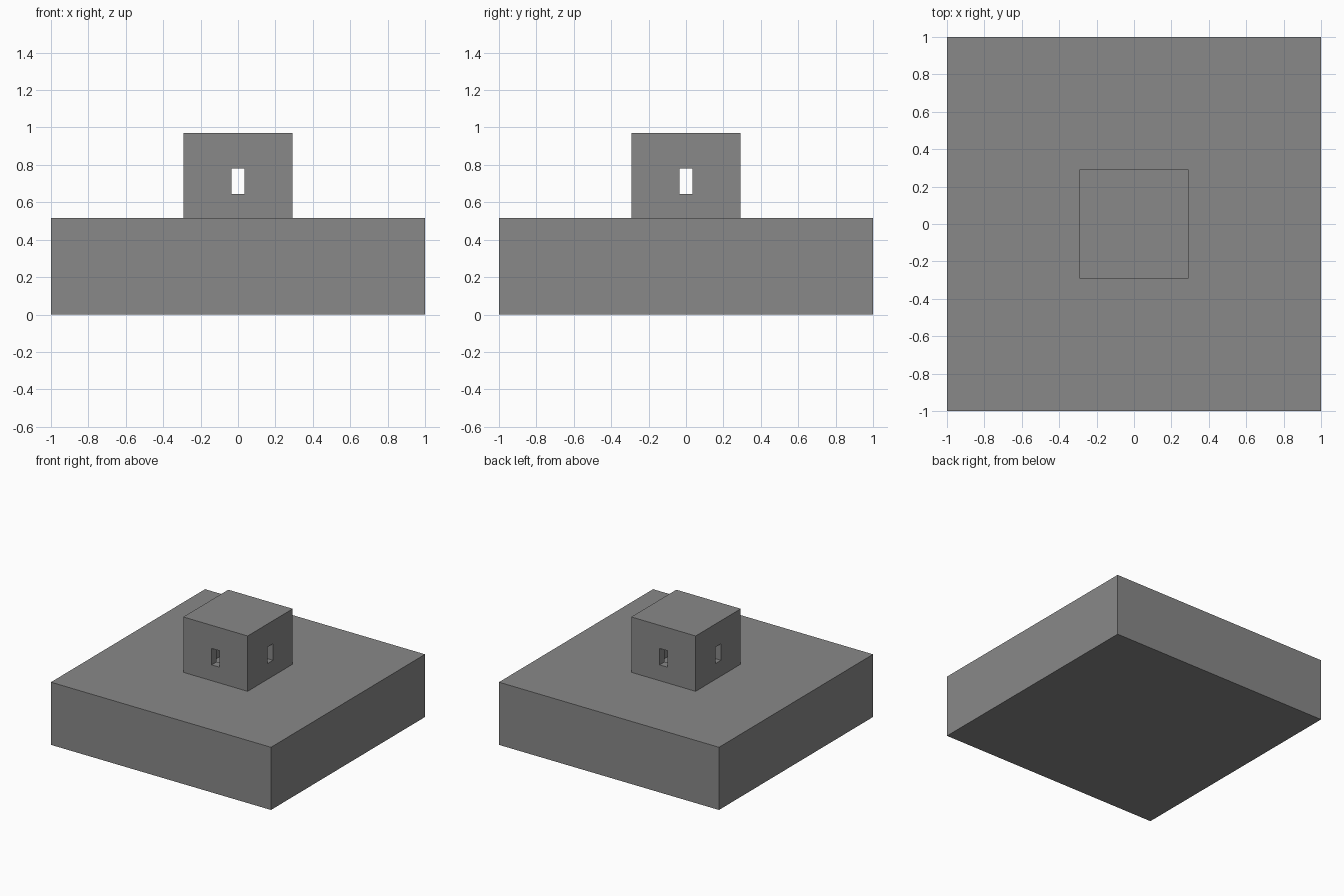
import bpy

cube = bpy.data.objects.get("Cube")
if cube:
    bpy.data.objects.remove(cube, do_unlink=True)

# Single plain grey
GREY = (0.25, 0.25, 0.25, 1)
grey = bpy.data.materials.new("plain_grey")
grey.use_nodes = True
grey.diffuse_color = GREY
grey.node_tree.nodes["Principled BSDF"].inputs["Base Color"].default_value = GREY


def box(name, size, bottom, top):
    """Box centred on the z axis, from bottom to top."""
    bpy.ops.mesh.primitive_cube_add(size=1, location=(0, 0, (bottom + top) / 2))
    obj = bpy.context.object
    obj.name = name
    obj.scale = (size[0], size[1], top - bottom)
    bpy.ops.object.transform_apply(location=True, rotation=False, scale=True)
    obj.data.materials.append(grey)
    return obj


BASE_TOP, ROOF = 0.515, 0.97
WIDTH, WALL, SLIT = 0.585, 0.065, 0.07
ROOM = WIDTH - 2 * WALL

# Wide solid base slab
box("base", (2, 2), 0, BASE_TOP)

# Hollow tower room with a slit window in each wall
tower = box("tower", (WIDTH, WIDTH), BASE_TOP, ROOF)
cutters = [
    box("room_cutter", (ROOM, ROOM), BASE_TOP - 0.1, ROOF - WALL),
    box("window_cutter_x", (1, SLIT), 0.645, 0.78),
    box("window_cutter_y", (SLIT, 1), 0.645, 0.78),
]
for cutter in cutters:
    cut = tower.modifiers.new(cutter.name, "BOOLEAN")
    cut.operation = "DIFFERENCE"
    cut.solver = "EXACT"
    cut.object = cutter
    bpy.context.view_layer.objects.active = tower
    bpy.ops.object.modifier_apply(modifier=cut.name)
    bpy.data.objects.remove(cutter, do_unlink=True)
